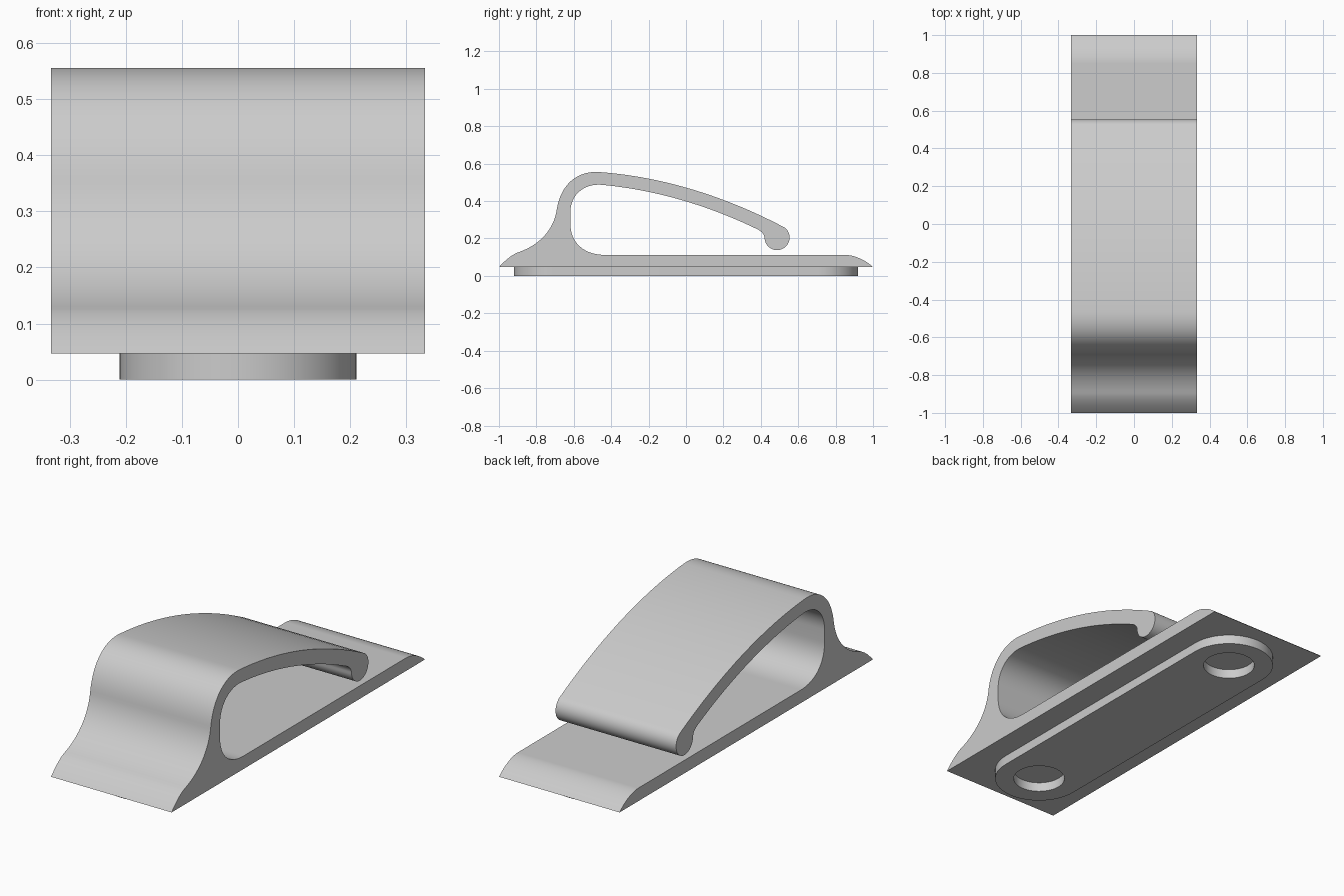
import bpy, bmesh
from math import radians, sin, cos
from mathutils import Vector

cube = bpy.data.objects.get("Cube")
if cube:
    bpy.data.objects.remove(cube)

grey = bpy.data.materials.new("light_grey")
grey.use_nodes = True
colour = (0.6, 0.6, 0.6, 1)
grey.diffuse_color = colour
grey.node_tree.nodes["Principled BSDF"].inputs["Base Color"].default_value = colour


def bezier(a, b, c, d, steps=20):
    """Points of a cubic curve after its start point."""
    a, b, c, d = map(Vector, (a, b, c, d))
    pts = []
    for i in range(1, steps + 1):
        t = i / steps
        s = 1 - t
        pts.append(a * s**3 + 3 * b * s * s * t + 3 * c * s * t * t + d * t**3)
    return pts


def arc(cx, cy, r, start, end, steps=28):
    angles = [radians(start + (end - start) * i / steps) for i in range(steps + 1)]
    return [Vector((cx + r * cos(a), cy + r * sin(a))) for a in angles]


def extruded(name, loops, depth, location, rotation=(0, 0, 0)):
    """Filled outline, with optional holes, extruded evenly both ways."""
    curve = bpy.data.curves.new(name, "CURVE")
    curve.dimensions = "2D"
    curve.fill_mode = "BOTH"
    curve.extrude = depth / 2
    for loop in loops:
        spline = curve.splines.new("POLY")
        spline.points.add(len(loop) - 1)
        for point, p in zip(spline.points, loop):
            point.co = (p[0], p[1], 0, 1)
        spline.use_cyclic_u = True
    helper = bpy.data.objects.new(name + "_outline", curve)
    bpy.context.collection.objects.link(helper)
    bpy.context.view_layer.update()
    evaluated = helper.evaluated_get(bpy.context.evaluated_depsgraph_get())
    mesh = bpy.data.meshes.new_from_object(evaluated)
    bpy.data.objects.remove(helper)

    # Weld the caps to the walls
    bm = bmesh.new()
    bm.from_mesh(mesh)
    bmesh.ops.remove_doubles(bm, verts=bm.verts, dist=0.0002)
    bmesh.ops.recalc_face_normals(bm, faces=bm.faces)
    bm.to_mesh(mesh)
    bm.free()
    mesh.materials.clear()
    mesh.materials.append(grey)
    obj = bpy.data.objects.new(name, mesh)
    obj.location = location
    obj.rotation_euler = [radians(a) for a in rotation]
    bpy.context.collection.objects.link(obj)
    bpy.ops.object.select_all(action="DESELECT")
    obj.select_set(True)
    bpy.context.view_layer.objects.active = obj
    bpy.ops.object.shade_smooth_by_angle(angle=radians(30))
    return obj


# Clip side profile: foot, neck and outer spring arm
base_z, deck_z = 0.047, 0.112
foot, waist = (-0.9, 0.125), (-0.69, 0.36)
crown, tip = (-0.46, 0.555), (0.517, 0.264)
profile = [Vector((-1, base_z))]
profile += bezier(profile[0], (-0.965, 0.085), (-0.935, 0.11), foot)
profile += bezier(foot, (-0.78, 0.165), (-0.705, 0.25), waist)
profile += bezier(waist, (-0.67, 0.48), (-0.59, 0.565), crown)
profile += bezier(crown, (-0.13, 0.53), (0.2, 0.43), tip)

# Rounded gripping bead and underside of the arm
profile += arc(0.487, 0.205, 0.067, 62, -180)[1:]
under, inner_crown = (0.37, 0.255), (-0.45, 0.487)
profile += bezier(profile[-1], (0.415, 0.235), (0.39, 0.245), under)
profile += bezier(under, (0.12, 0.375), (-0.16, 0.46), inner_crown)

# Inner bend, deck and tapered back edge
inner_back, inner_low = (-0.618, 0.34), (-0.618, 0.28)
profile += bezier(inner_crown, (-0.55, 0.495), (-0.618, 0.43), inner_back)
profile.append(Vector(inner_low))
profile += bezier(inner_low, (-0.618, 0.18), (-0.55, deck_z), (-0.43, deck_z))
profile.append(Vector((0.85, deck_z)))
profile += bezier((0.85, deck_z), (0.9, deck_z), (0.96, 0.085), (1, base_z))
extruded("clip_body", [profile], 0.666, (0, 0, 0), (90, 0, 90))

# Round-ended mounting pad with a blind hole near each end
pad_radius, pad_end = 0.211, 0.709
outline = arc(0, pad_end, pad_radius, 0, 180) + arc(0, -pad_end, pad_radius, 180, 360)
holes = [arc(0, s * pad_end, 0.122, 0, 360, 48)[:-1] for s in (-1, 1)]
extruded("mounting_pad", [outline] + holes, base_z, (0, 0, base_z / 2))
